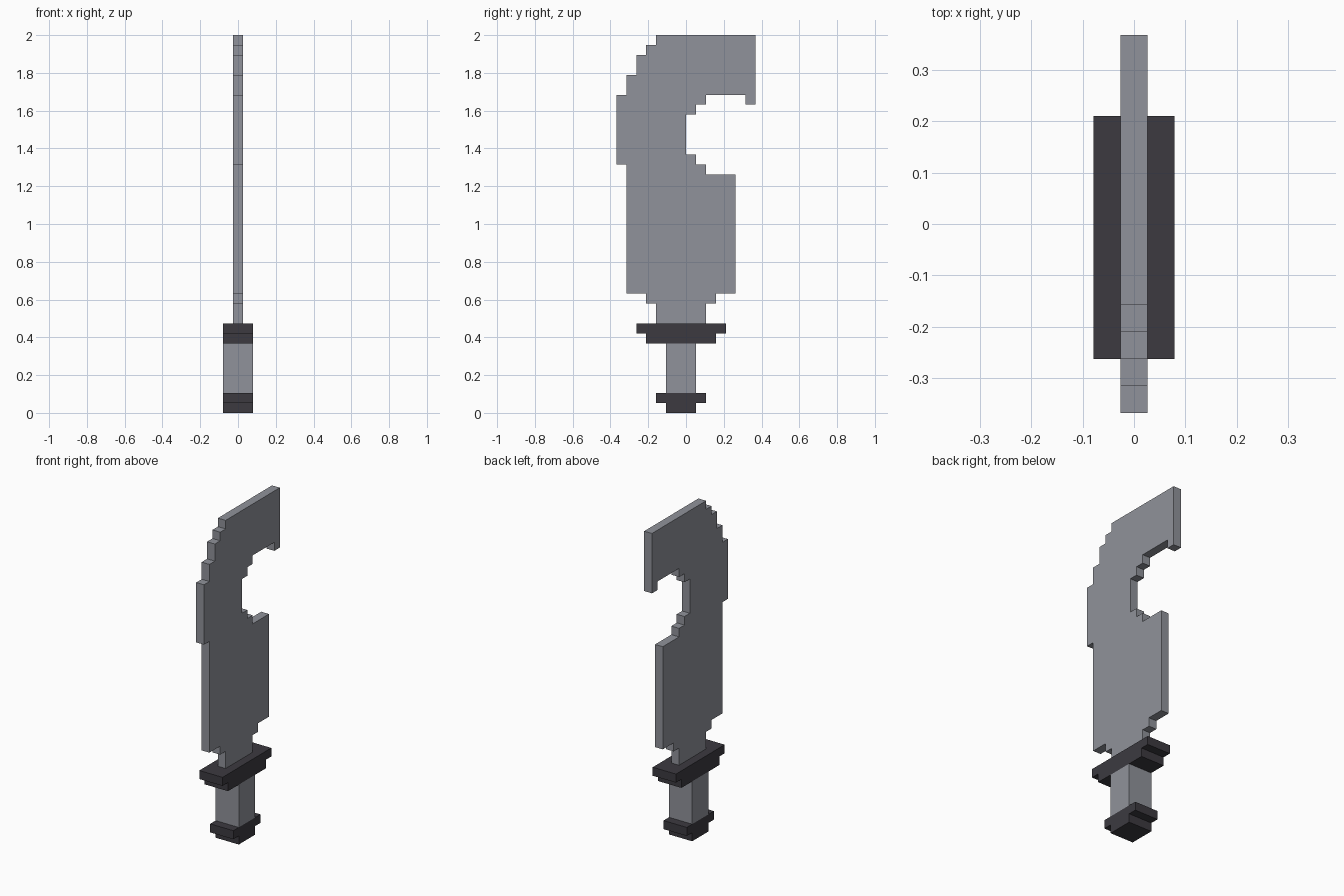
import bpy
import bmesh

cube = bpy.data.objects.get("Cube")
if cube:
    bpy.data.objects.remove(cube, do_unlink=True)

UNIT = 2 / 38  # size of one stair step


def make_material(name, rgb):
    mat = bpy.data.materials.new(name)
    mat.use_nodes = True
    color = (*rgb, 1.0)
    mat.diffuse_color = color
    for node in mat.node_tree.nodes:
        if node.type == "BSDF_PRINCIPLED":
            node.inputs["Base Color"].default_value = color
    return mat


def stepped_plate(name, corners, thickness, mat):
    """Extrude a stair-step outline along x; each step runs along y, then z."""
    bm = bmesh.new()
    half = thickness * UNIT / 2
    outline = []
    previous_z = corners[-1][1]
    for y, z in corners:
        outline += [(y, previous_z), (y, z)]
        previous_z = z
    verts = [bm.verts.new((-half, y * UNIT, z * UNIT)) for y, z in outline]
    face = bm.faces.new(verts)
    extruded = bmesh.ops.extrude_face_region(bm, geom=[face])["geom"]
    moved = [g for g in extruded if isinstance(g, bmesh.types.BMVert)]
    bmesh.ops.translate(bm, verts=moved, vec=(2 * half, 0, 0))
    bmesh.ops.recalc_face_normals(bm, faces=bm.faces[:])
    mesh = bpy.data.meshes.new(name)
    bm.to_mesh(mesh)
    bm.free()
    mesh.materials.append(mat)
    obj = bpy.data.objects.new(name, mesh)
    bpy.context.scene.collection.objects.link(obj)
    return obj


steel = make_material("steel grey", (0.28, 0.29, 0.325))
dark = make_material("dark grey", (0.045, 0.042, 0.051))

# Hooked blade: cutting edge, notch, hook tip, then down the curved back
stepped_plate("blade", [
    (2, 11), (3, 12), (5, 24), (2, 25), (1, 26), (0, 30), (1, 31), (2, 32),
    (6, 31), (7, 38),
    (-3, 37), (-4, 36), (-5, 34), (-6, 32), (-7, 25), (-6, 12), (-4, 11), (-3, 9),
], 1, steel)

# Guard, grip and pommel
stepped_plate("guard", [(3, 8), (4, 9), (-5, 8), (-4, 7)], 3, dark)
stepped_plate("grip", [(1, 7), (-2, 2)], 3, steel)
stepped_plate("pommel", [(1, 1), (2, 2), (-3, 1), (-2, 0)], 3, dark)
